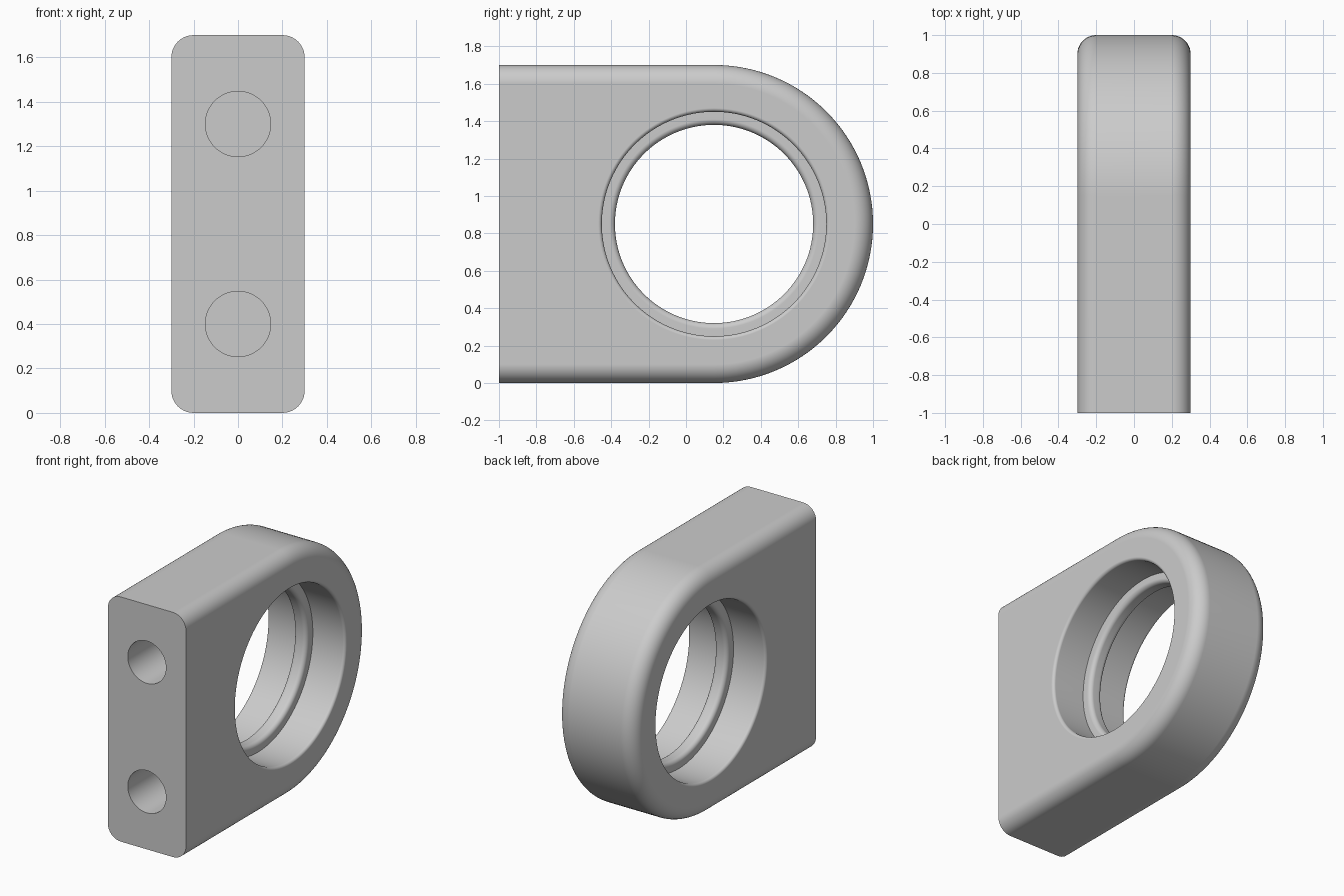
import bpy, bmesh, math
from mathutils import Matrix

cube = bpy.data.objects.get("Cube")
if cube:
    bpy.data.objects.remove(cube, do_unlink=True)

HALF_W, RADIUS, FILLET = 0.3, 0.85, 0.1      # body half width, round end, edge rounding
AXIS_Y, AXIS_Z, FRONT = 0.15, 0.85, -1.0     # bore axis and mounting face
BORE, LIP, LIP_HALF = 0.6, 0.53, 0.05        # bore radius, lip radius, lip half width

grey = bpy.data.materials.new("plain grey")
grey.use_nodes = True
grey.diffuse_color = (0.6, 0.6, 0.6, 1)
grey.node_tree.nodes["Principled BSDF"].inputs["Base Color"].default_value = (0.6, 0.6, 0.6, 1)


def make_object(name, bm):
    bmesh.ops.recalc_face_normals(bm, faces=bm.faces)
    mesh = bpy.data.meshes.new(name)
    bm.to_mesh(mesh)
    bm.free()
    mesh.materials.append(grey)
    obj = bpy.data.objects.new(name, mesh)
    bpy.context.collection.objects.link(obj)
    return obj


def loft(name, loops):
    """Skin a row of closed loops and cap both ends."""
    bm = bmesh.new()
    rings = [[bm.verts.new(p) for p in loop] for loop in loops]
    for a, b in zip(rings, rings[1:]):
        for i in range(len(a)):
            j = (i + 1) % len(a)
            bm.faces.new((a[i], a[j], b[j], b[i]))
    bm.faces.new(rings[0])
    bm.faces.new(rings[-1])
    return make_object(name, bm)


def arc(cx, cr, r, start, end, steps):
    """Points (x, radius) on an arc, angles in degrees."""
    angles = [math.radians(start + (end - start) * i / steps) for i in range(steps + 1)]
    return [(cx + r * math.cos(a), cr + r * math.sin(a)) for a in angles]


def u_outline(x, r, steps=64):
    """Flat at the front, half round at the back."""
    pts = [(x, FRONT, AXIS_Z - r)]
    for i in range(steps + 1):
        a = math.pi * (i / steps - 0.5)
        pts.append((x, AXIS_Y + r * math.cos(a), AXIS_Z + r * math.sin(a)))
    return pts + [(x, FRONT, AXIS_Z + r)]


def circle(x, r, steps=128):
    return [(x, AXIS_Y + r * math.cos(t), AXIS_Z + r * math.sin(t))
            for t in (2 * math.pi * i / steps for i in range(steps))]


def mirrored(half):
    """Complete a half profile running from +x towards the middle."""
    return half + [(-x, r) for x, r in reversed(half)]


# Body: U-shaped block with rounded side edges
side = arc(HALF_W - FILLET, RADIUS - FILLET, FILLET, 0, 90, 10)
body = loft("bearing_block", [u_outline(x, r) for x, r in mirrored(side)])

# Bore cutter: rounded mouth, straight wall, rounded central lip
mouth, lip_round = 0.02, 0.03
half = [(HALF_W + 0.1, BORE + mouth)]
half += arc(HALF_W - mouth, BORE + mouth, mouth, 0, -90, 5)
half += [(LIP_HALF, BORE)]
half += arc(LIP_HALF - lip_round, LIP + lip_round, lip_round, 0, -90, 6)
cutters = [loft("bore_cutter", [circle(x, r) for x, r in mirrored(half)])]

# Two blind bolt holes in the mounting face
DEPTH = 0.5
for z in (AXIS_Z - 0.45, AXIS_Z + 0.45):
    bm = bmesh.new()
    place = Matrix.Translation((0, FRONT, z)) @ Matrix.Rotation(math.pi / 2, 4, "X")
    bmesh.ops.create_cone(bm, cap_ends=True, segments=64, radius1=0.147, radius2=0.147,
                          depth=2 * DEPTH, matrix=place)
    cutters.append(make_object("bolt_hole_cutter", bm))

# Cut the holes, then drop the cutters
bpy.ops.object.select_all(action="DESELECT")
bpy.context.view_layer.objects.active = body
body.select_set(True)
for cutter in cutters:
    cutter.hide_render = True
    mod = body.modifiers.new("cut", "BOOLEAN")
    mod.operation, mod.solver, mod.object = "DIFFERENCE", "EXACT", cutter
    bpy.ops.object.modifier_apply(modifier=mod.name)
    bpy.data.objects.remove(cutter, do_unlink=True)

# Smooth the round parts and keep the large faces flat
bpy.ops.object.shade_smooth_by_angle(angle=math.radians(30))
weighted = body.modifiers.new("flat_faces", "WEIGHTED_NORMAL")
weighted.keep_sharp = True
